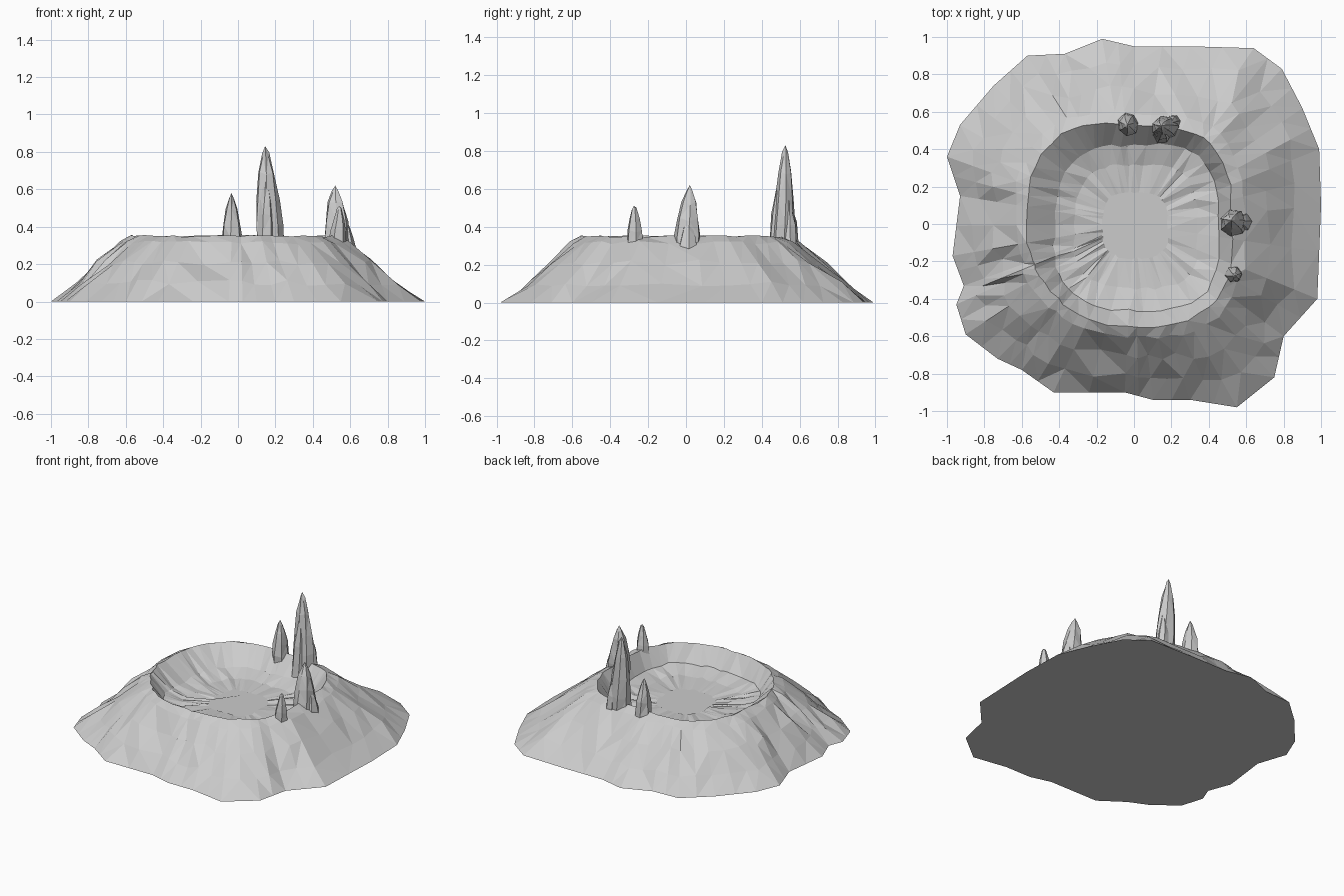
import bpy, bmesh, math, random
from mathutils import Vector

if "Cube" in bpy.data.objects:
    bpy.data.objects.remove(bpy.data.objects["Cube"])

random.seed(4)

# Ragged ground outline of the mound, counter-clockwise
OUTLINE = [(1, .1), (.99, .4), (.9, .62), (.79, .83), (.64, .94), (.3, .95), (0, .95),
           (-.17, .99), (-.37, .91), (-.57, .9), (-.75, .74), (-.93, .53), (-1, .36),
           (-.93, .15), (-.97, -.17), (-.91, -.33), (-.95, -.43), (-.9, -.59), (-.73, -.72),
           (-.6, -.78), (-.43, -.9), (-.05, -.9), (.1, -.94), (.3, -.94), (.55, -.98),
           (.75, -.82), (.8, -.6), (.98, -.4)]
# Radii at 45 degree steps, starting at +x
CREST = [.50, .57, .51, .60, .56, .55, .53, .58]
FLOOR = [.45, .50, .42, .47, .42, .50, .46, .53]


def radius(table, angle):
    t = (angle / (math.pi / 4)) % 8
    i = int(t) % 8
    f = t - int(t)
    f = f * f * (3 - 2 * f)
    return table[i] * (1 - f) + table[(i + 1) % 8] * f


def loft(bm, rings):
    for a, b in zip(rings, rings[1:]):
        n = len(a)
        for i in range(n):
            j = (i + 1) % n
            bm.faces.new((a[i], a[j], b[j], b[i]))


def finish(bm, name):
    bmesh.ops.triangulate(bm, faces=[f for f in bm.faces if len(f.verts) == 4],
                          quad_method='SHORT_EDGE')
    bmesh.ops.recalc_face_normals(bm, faces=bm.faces)
    mesh = bpy.data.meshes.new(name)
    bm.to_mesh(mesh)
    bm.free()
    obj = bpy.data.objects.new(name, mesh)
    bpy.context.collection.objects.link(obj)
    return obj


def jit(s):
    return random.uniform(-s, s)


def crater_mound():
    bm = bmesh.new()
    base = []
    for i, p in enumerate(OUTLINE):
        a, b = Vector(p), Vector(OUTLINE[(i + 1) % len(OUTLINE)])
        base += [a, (a + b) / 2]
    rings = [[bm.verts.new((p.x, p.y, 0)) for p in base]]
    # outer slope, from ground to shoulder, then the crest
    for t, z, s in ((.28, .10, .02), (.58, .21, .02), (.86, .315, .012), (1, .35, .007)):
        ring = []
        for p in base:
            ang = math.atan2(p.y, p.x)
            r = p.length * (1 - t) + (radius(CREST, ang) + .02) * t + jit(s)
            ring.append(bm.verts.new((r * math.cos(ang), r * math.sin(ang), z + jit(s * .8))))
        rings.append(ring)
    # inner wall and shallow bowl floor
    for k, z, s in ((1, .235, .008), (.75, .205, .008), (.4, .195, .006)):
        ring = []
        for p in base:
            ang = math.atan2(p.y, p.x)
            r = radius(FLOOR, ang) * k + jit(s)
            ring.append(bm.verts.new((r * math.cos(ang), r * math.sin(ang), z + jit(s))))
        rings.append(ring)
    loft(bm, rings)
    bm.faces.new(rings[-1])
    bm.faces.new(list(reversed(rings[0])))
    return finish(bm, "crater_mound")


def spike(name, x, y, rx, ry, top, tx, ty, z0=.24, sides=7):
    bm = bmesh.new()
    rings = []
    for t, k in ((0, 1), (.28, .98), (.52, .82), (.75, .58), (.93, .26)):
        ring = []
        for i in range(sides):
            a = math.tau * (i + .3 * t) / sides
            w = k * random.uniform(.9, 1.08)
            cx, cy = x + (tx - x) * t, y + (ty - y) * t
            ring.append(bm.verts.new((cx + rx * w * math.cos(a), cy + ry * w * math.sin(a),
                                      z0 + (top - z0) * t + (jit(.012) if t else 0))))
        rings.append(ring)
    loft(bm, rings)
    tip = bm.verts.new((tx, ty, top))
    for i in range(sides):
        bm.faces.new((rings[-1][i], rings[-1][(i + 1) % sides], tip))
    bm.faces.new(list(reversed(rings[0])))
    return finish(bm, name)


crater_mound()

# Rock spires standing on the rim
spike("tall_spire", .175, .515, .075, .06, .83, .145, .525)
spike("tall_spire_buttress", .15, .475, .05, .045, .66, .15, .495, sides=6)
spike("tall_spire_shoulder", .215, .55, .04, .04, .55, .20, .54, sides=6)
spike("back_spire", -.03, .535, .058, .065, .58, -.035, .53)
spike("right_spire", .535, 0, .075, .072, .62, .52, .02)
spike("right_spire_buttress", .59, .01, .045, .05, .44, .57, .01, sides=6)
spike("small_spire", .53, -.265, .052, .048, .51, .54, -.275, sides=6)
